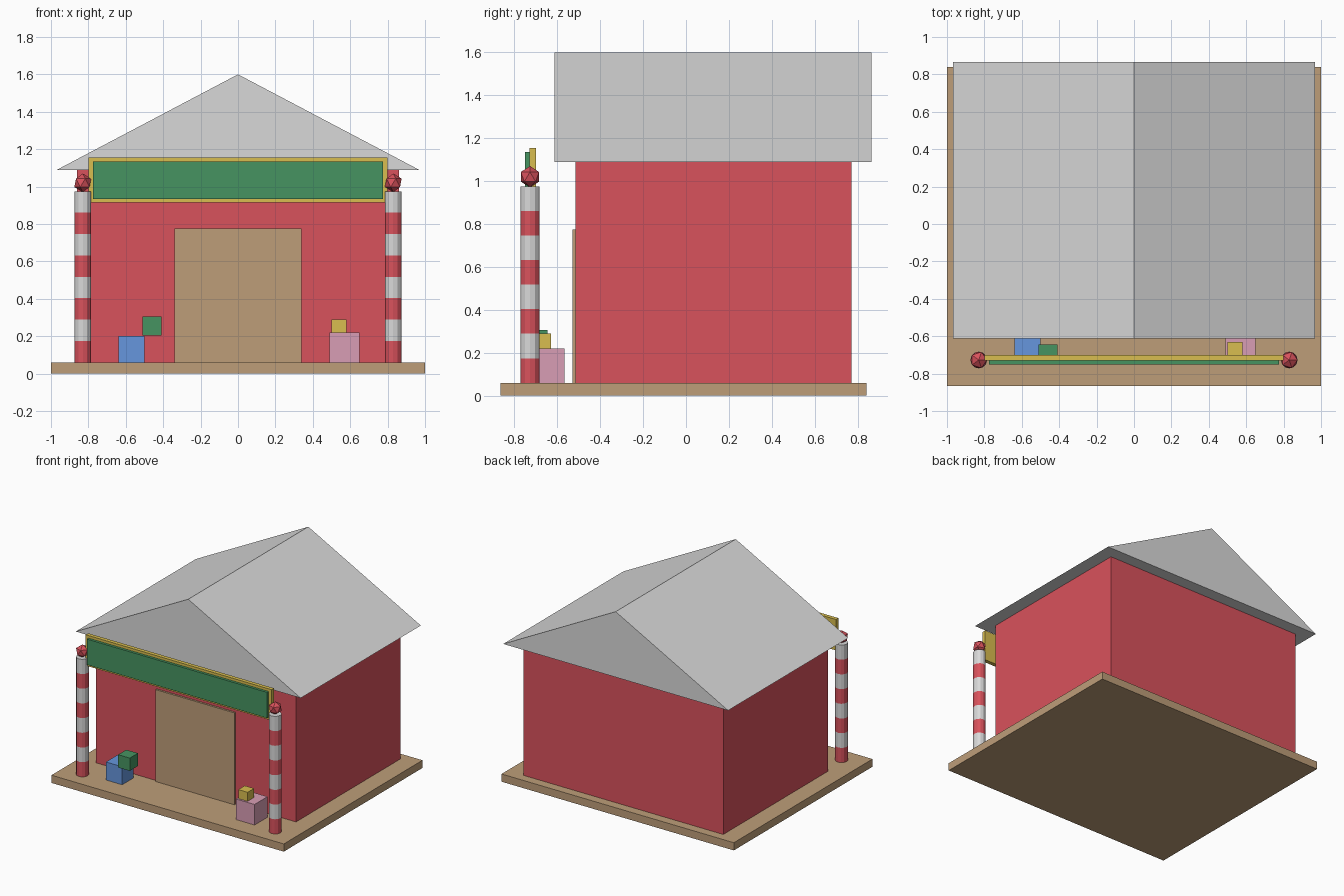
import bpy, bmesh
from mathutils import Matrix, Vector

cube = bpy.data.objects.get("Cube")
if cube:
    bpy.data.objects.remove(cube, do_unlink=True)


def material(name, r, g, b):
    # 8-bit screen colour to linear
    lin = [((c / 255 + 0.055) / 1.055) ** 2.4 for c in (r, g, b)] + [1]
    m = bpy.data.materials.new(name)
    m.use_nodes = True
    m.diffuse_color = lin
    m.node_tree.nodes["Principled BSDF"].inputs["Base Color"].default_value = lin
    return m


red = material("red", 217, 82, 92)
grey = material("pale grey", 217, 217, 217)
tan = material("tan wood", 190, 158, 121)
green = material("green", 70, 148, 97)
gold = material("gold", 217, 190, 80)
blue = material("blue", 102, 150, 221)
pink = material("pink", 217, 158, 181)


def finish(name, bm, *mats):
    bmesh.ops.recalc_face_normals(bm, faces=bm.faces)
    mesh = bpy.data.meshes.new(name)
    bm.to_mesh(mesh)
    bm.free()
    for m in mats:
        mesh.materials.append(m)
    obj = bpy.data.objects.new(name, mesh)
    bpy.context.collection.objects.link(obj)
    return obj


def box(name, x, y, z, mat):
    bm = bmesh.new()
    spans = (x, y, z)
    centre = Vector([(a + b) / 2 for a, b in spans])
    size = Vector([b - a for a, b in spans])
    bmesh.ops.create_cube(bm, size=1, matrix=Matrix.Translation(centre) @ Matrix.Diagonal(size.to_4d()))
    return finish(name, bm, mat)


# Base, walls and door
FLOOR, EAVES = 0.06, 1.09
box("base", (-1, 1), (-0.865, 0.84), (0, FLOOR), tan)
box("walls", (-0.86, 0.86), (-0.515, 0.77), (FLOOR, EAVES), red)
box("door", (-0.34, 0.34), (-0.53, -0.51), (FLOOR, 0.775), tan)

# Gabled roof: a triangle extruded front to back
bm = bmesh.new()
gable = bm.faces.new([bm.verts.new((x, -0.612, z)) for x, z in ((-0.968, EAVES), (0.968, EAVES), (0, 1.6))])
back = bmesh.ops.extrude_face_region(bm, geom=[gable], use_keep_orig=True)
bmesh.ops.translate(bm, verts=[v for v in back["geom"] if isinstance(v, bmesh.types.BMVert)], vec=(0, 1.477, 0))
finish("roof", bm, grey)

# Sign board and its backing frame
box("sign_frame", (-0.8, 0.8), (-0.73, -0.7), (0.915, 1.155), gold)
box("sign_board", (-0.775, 0.775), (-0.75, -0.73), (0.935, 1.135), green)

# Striped poles with faceted finials
POLE_Y, POLE_TOP, BANDS = -0.727, 0.975, 8
band = (POLE_TOP - FLOOR) / BANDS
for side, x in (("right", -0.83), ("left", 0.83)):
    bm = bmesh.new()
    bmesh.ops.create_cone(bm, cap_ends=True, segments=12, radius1=0.045, radius2=0.045, depth=POLE_TOP - FLOOR,
                          matrix=Matrix.Translation((x, POLE_Y, (POLE_TOP + FLOOR) / 2)))
    for i in range(1, BANDS):
        bmesh.ops.bisect_plane(bm, geom=bm.verts[:] + bm.edges[:] + bm.faces[:],
                               plane_co=(0, 0, FLOOR + i * band), plane_no=(0, 0, 1))
    for f in bm.faces:
        level = int((f.calc_center_median().z - FLOOR) / band)
        f.material_index = min(max(level, 0), BANDS - 1) % 2
    finish(side + "_pole", bm, red, grey)

    bm = bmesh.new()
    bmesh.ops.create_icosphere(bm, subdivisions=1, radius=0.05, matrix=Matrix.Translation((x, POLE_Y, 1.02)))
    finish(side + "_finial", bm, red)

# Stacked parcels either side of the door
for name, x, y, z, size, mat in (
    ("blue_parcel", -0.57, -0.64, FLOOR, 0.14, blue),
    ("green_parcel", -0.46, -0.695, 0.205, 0.1, green),
    ("pink_parcel", 0.57, -0.645, FLOOR, 0.16, pink),
    ("gold_parcel", 0.54, -0.67, 0.21, 0.08, gold),
):
    h = size / 2
    box(name, (x - h, x + h), (y - h, y + h), (z, z + size), mat)
